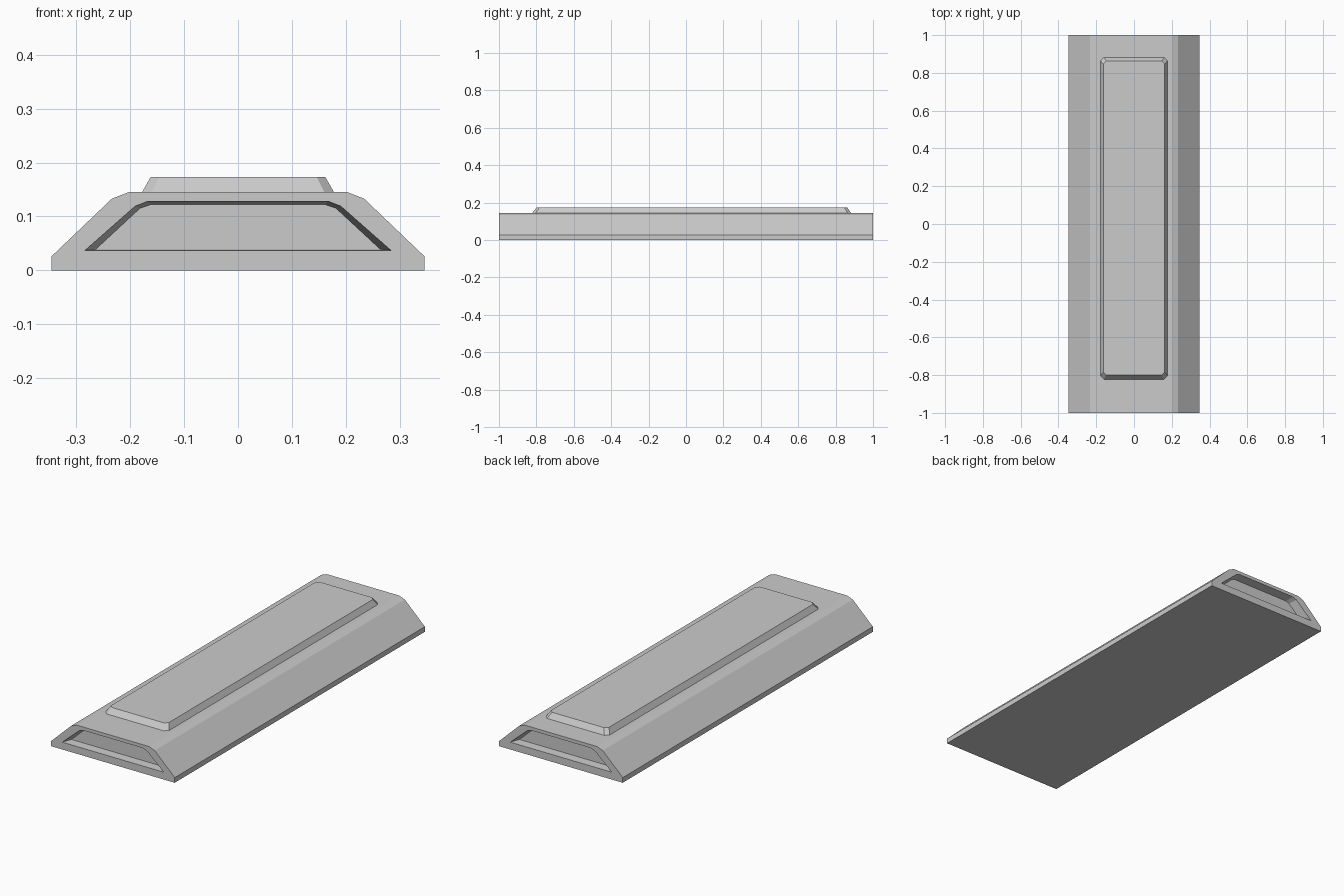
import bpy, bmesh

if "Cube" in bpy.data.objects:
    bpy.data.objects.remove(bpy.data.objects["Cube"])


def loft(name, rings, cap_start=True):
    """Skin a series of matching closed rings and cap the ends."""
    bm = bmesh.new()
    loops = [[bm.verts.new(p) for p in ring] for ring in rings]
    n = len(loops[0])
    for a, b in zip(loops, loops[1:]):
        for i in range(n):
            j = (i + 1) % n
            bm.faces.new((a[i], a[j], b[j], b[i]))
    if cap_start:
        bm.faces.new(loops[0][::-1])
    bm.faces.new(loops[-1])
    bmesh.ops.remove_doubles(bm, verts=bm.verts, dist=1e-5)
    bmesh.ops.recalc_face_normals(bm, faces=bm.faces)
    mesh = bpy.data.meshes.new(name)
    bm.to_mesh(mesh)
    bm.free()
    obj = bpy.data.objects.new(name, mesh)
    bpy.context.collection.objects.link(obj)
    return obj


def section(half, y):
    """Mirror a half profile across x = 0 and place it at y."""
    full = half + [(-x, z) for x, z in reversed(half)]
    return [(x, y, z) for x, z in full]


def chamfered_rect(hx, y0, y1, z, c):
    return [(hx, y0 + c, z), (hx, y1 - c, z), (hx - c, y1, z), (c - hx, y1, z),
            (-hx, y1 - c, z), (-hx, y0 + c, z), (c - hx, y0, z), (hx - c, y0, z)]


# Body: bevelled trapezoid bar with a tapered recess in each end
outer = [(0.346, 0.0), (0.346, 0.026), (0.234, 0.133), (0.203, 0.145)]
rim = [(0.284, 0.037), (0.284, 0.037), (0.191, 0.119), (0.168, 0.128)]
floor = [(0.264, 0.039), (0.264, 0.039), (0.182, 0.115), (0.162, 0.122)]
depth = 0.045
loft("body", [section(floor, -1 + depth), section(rim, -1), section(outer, -1),
              section(outer, 1), section(rim, 1), section(floor, 1 - depth)])

# Raised panel on top, with sloping sides and clipped corners
loft("top_panel", [chamfered_rect(0.178, -0.822, 0.882, 0.145, 0.018),
                   chamfered_rect(0.162, -0.80, 0.863, 0.173, 0.016)], cap_start=False)
